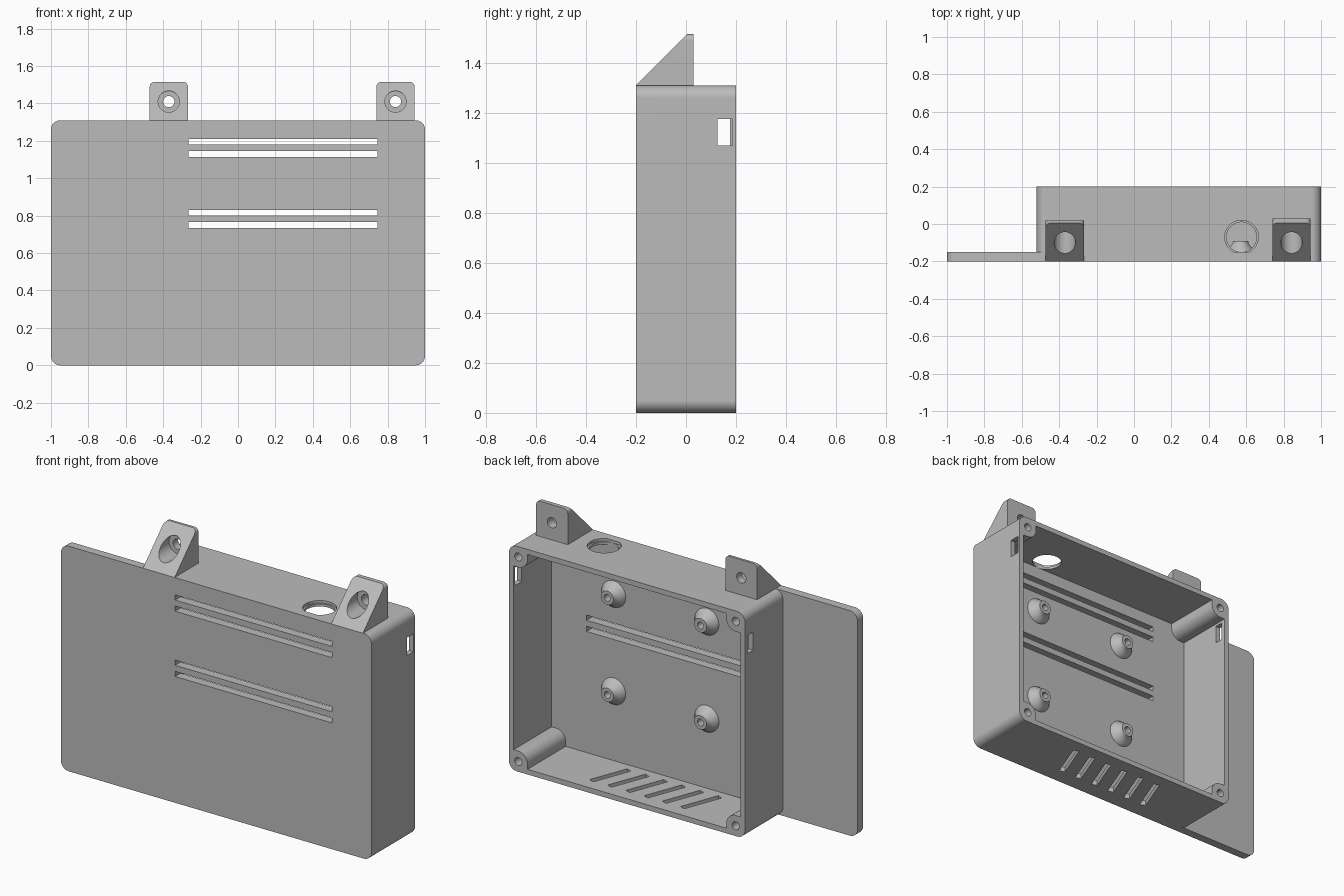
import bpy, bmesh, math
from mathutils import Matrix, Vector

cube = bpy.data.objects.get("Cube")
if cube:
    bpy.data.objects.remove(cube, do_unlink=True)

grey = bpy.data.materials.new("light_grey")
grey.use_nodes = True
GREY = (0.5, 0.5, 0.5, 1)
grey.diffuse_color = GREY
grey.node_tree.nodes["Principled BSDF"].inputs["Base Color"].default_value = GREY


def make(name, bm):
    bmesh.ops.recalc_face_normals(bm, faces=bm.faces)
    mesh = bpy.data.meshes.new(name)
    bm.to_mesh(mesh)
    bm.free()
    obj = bpy.data.objects.new(name, mesh)
    bpy.context.collection.objects.link(obj)
    mesh.materials.append(grey)
    return obj


def prism(name, points, y0, y1):
    """Extrude an (x, z) outline from y0 to y1."""
    bm = bmesh.new()
    face = bm.faces.new([bm.verts.new((x, y0, z)) for x, z in points])
    ext = bmesh.ops.extrude_face_region(bm, geom=[face])["geom"]
    verts = [v for v in ext if isinstance(v, bmesh.types.BMVert)]
    bmesh.ops.translate(bm, verts=verts, vec=(0, y1 - y0, 0))
    return make(name, bm)


def arc(cx, cz, r, a0, a1, n=8):
    return [(cx + r * math.cos(math.radians(a0 + (a1 - a0) * i / n)),
             cz + r * math.sin(math.radians(a0 + (a1 - a0) * i / n)))
            for i in range(n + 1)]


def rounded(x0, x1, z0, z1, r):
    return (arc(x0 + r, z0 + r, r, 180, 270) + arc(x1 - r, z0 + r, r, 270, 360)
            + arc(x1 - r, z1 - r, r, 0, 90) + arc(x0 + r, z1 - r, r, 90, 180))


def block(x0, x1, y0, y1, z0, z1):
    return prism("cutter", [(x0, z0), (x1, z0), (x1, z1), (x0, z1)], y0, y1)


def cylinder(r, depth, center, axis):
    bm = bmesh.new()
    rot = Vector((0, 0, 1)).rotation_difference(Vector(axis)).to_matrix().to_4x4()
    bmesh.ops.create_cone(bm, cap_ends=True, segments=40, radius1=r, radius2=r,
                          depth=depth, matrix=Matrix.Translation(center) @ rot)
    return make("cutter", bm)


def activate(obj):
    bpy.ops.object.select_all(action="DESELECT")
    obj.select_set(True)
    bpy.context.view_layer.objects.active = obj


def cut(obj, cutters):
    activate(obj)
    for c in cutters:
        c.hide_render = True
        mod = obj.modifiers.new("cut", "BOOLEAN")
        mod.operation, mod.solver, mod.object = "DIFFERENCE", "EXACT", c
        bpy.ops.object.modifier_apply(modifier=mod.name)
        bpy.data.objects.remove(c, do_unlink=True)


def smooth(obj):
    activate(obj)
    bpy.ops.object.shade_smooth_by_angle(angle=math.radians(30))
    mod = obj.modifiers.new("normals", "WEIGHTED_NORMAL")
    mod.keep_sharp = True


LEFT, RIGHT, TOP = 1.0, -0.52, 1.31
FRONT, FLOOR, BACK = -0.2, -0.15, 0.2
WALL, BOSS = 0.03, 0.06

# Front plate with two pairs of long vents
plate = prism("front_plate", rounded(-1, 1, 0, TOP, 0.05), FRONT, FLOOR)
cut(plate, [block(-0.265, 0.745, -0.3, 0, z, z + 0.03)
            for z in (0.735, 0.8, 1.115, 1.18)])
smooth(plate)

# Case walls: the cavity outline bends around a screw boss in each corner
shell = prism("case_walls", rounded(RIGHT, LEFT, 0, TOP, 0.05), FLOOR, BACK)
cavity = []
corners = [(RIGHT, 0, 1, 1), (LEFT, 0, -1, 1), (LEFT, TOP, -1, -1), (RIGHT, TOP, 1, -1)]
for cx, cz, sx, sz in corners:
    bend = [(WALL, 2 * BOSS)] + arc(BOSS, BOSS, BOSS, 90, 0) + [(2 * BOSS, WALL)]
    pts = [(cx + sx * u, cz + sz * v) for u, v in bend]
    cavity += pts if sx * sz > 0 else pts[::-1]
cutters = [prism("cutter", cavity, FLOOR - 0.1, BACK + 0.1)]

# Screw holes in the bosses
cutters += [cylinder(0.023, 0.3, (cx + sx * BOSS, BACK, cz + sz * BOSS), (0, 1, 0))
            for cx, cz, sx, sz in corners]

# Cable hole with a shallow step in the top wall
cutters += [cylinder(0.08, 0.2, (0.575, -0.07, TOP), (0, 0, 1)),
            cylinder(0.09, 0.03, (0.575, -0.07, TOP), (0, 0, 1))]

# Side windows
for x, y1 in ((LEFT, 0.185), (RIGHT, 0.175)):
    cutters.append(block(x - 0.06, x + 0.06, 0.125, y1, 1.07, 1.175))

# Slanted vents in the bottom wall
for i in range(6):
    vent = block(-0.017, 0.017, -0.12, 0.12, -0.1, 0.1)
    vent.data.transform(Matrix.Translation((0.48 - 0.117 * i, 0.01, 0))
                        @ Matrix.Rotation(math.radians(-21), 4, "Z"))
    cutters.append(vent)
cut(shell, cutters)
smooth(shell)

# Flared standoffs inside the case
for name, x, z in (("upper_left", 0.57, 1.0), ("upper_right", -0.03, 1.0),
                   ("lower_left", 0.57, 0.435), ("lower_right", -0.03, 0.435)):
    bm = bmesh.new()
    profile = [(0.02, -0.155), (0.078, -0.155), (0.076, -0.145), (0.065, -0.13),
               (0.052, -0.117), (0.043, -0.105), (0.04, -0.09), (0.02, -0.09)]
    ring = [bm.verts.new((x + r, y, z)) for r, y in profile]
    edges = [bm.edges.new((a, b)) for a, b in zip(ring, ring[1:] + ring[:1])]
    bmesh.ops.spin(bm, geom=ring + edges, cent=(x, 0, z), axis=(0, 1, 0),
                   angle=math.tau, steps=32, use_merge=False)
    bmesh.ops.remove_doubles(bm, verts=bm.verts, dist=0.0001)
    smooth(make(name + "_standoff", bm))

# Mounting ears: sloped front, counterbored screw hole
for name, x, back in (("right_ear", -0.37, 0.02), ("left_ear", 0.842, 0.03)):
    w, top, z = 0.102, 1.515, 1.41
    outline = ([(x - w, TOP), (x + w, TOP)] + arc(x + w - 0.025, top - 0.025, 0.025, 0, 90)
               + arc(x - w + 0.025, top - 0.025, 0.025, 90, 180))
    ear = prism(name, outline, FRONT, back)
    slope = block(x - 0.2, x + 0.2, -0.5, 0, -0.5, 0.5)
    slope.data.transform(Matrix.Translation((0, FRONT, TOP))
                         @ Matrix.Rotation(math.radians(-45), 4, "X"))
    cut(ear, [slope, cylinder(0.057, 0.4, (x, -0.225, z), (0, 1, 0)),
              cylinder(0.03, 0.6, (x, 0, z), (0, 1, 0))])
    smooth(ear)
